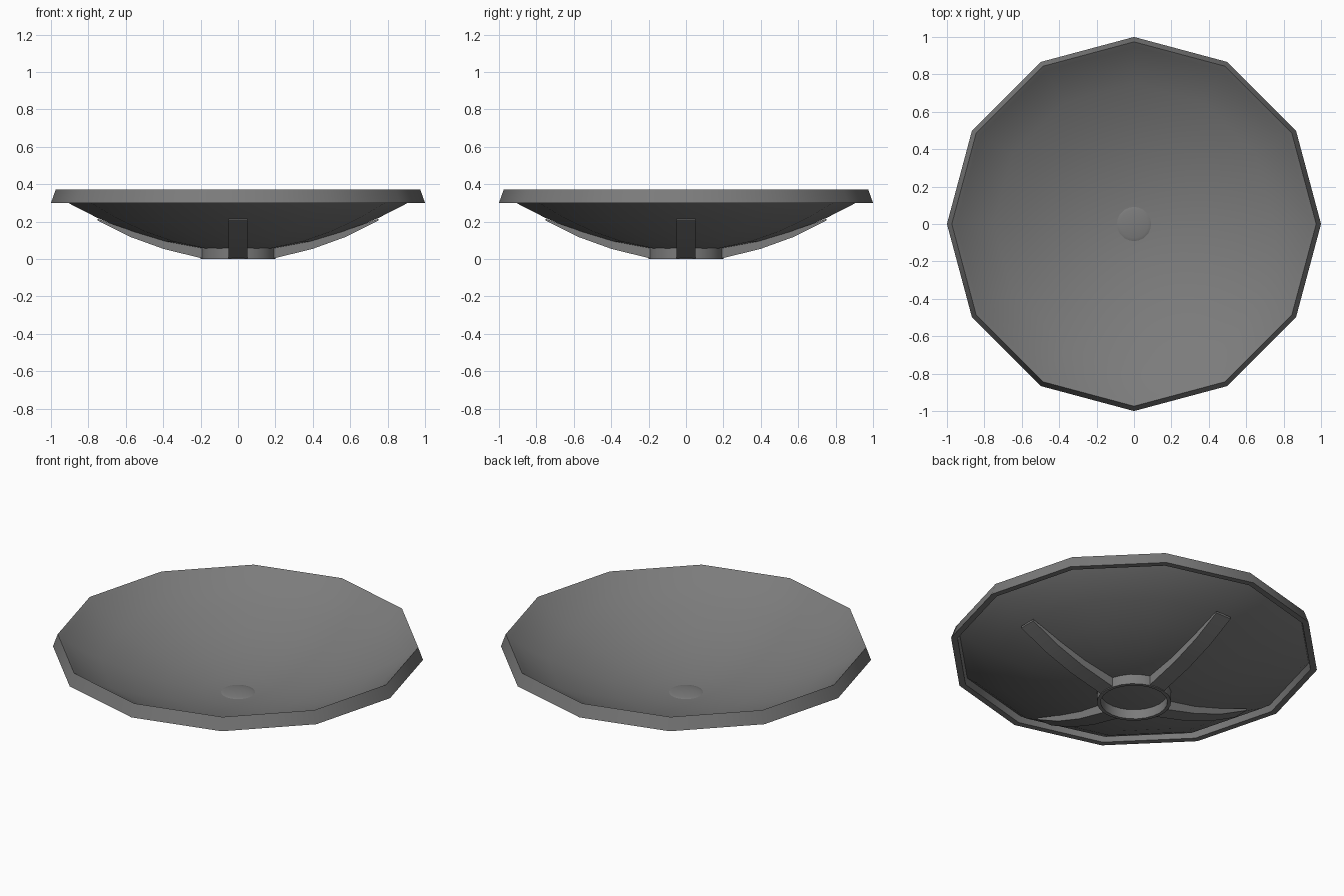
import bpy, bmesh
from math import sin, cos, pi, radians

if "Cube" in bpy.data.objects:
    bpy.data.objects.remove(bpy.data.objects["Cube"])

dark_grey = bpy.data.materials.new("dark_grey")
dark_grey.diffuse_color = (0.2, 0.2, 0.2, 1)
dark_grey.use_nodes = True
dark_grey.node_tree.nodes["Principled BSDF"].inputs["Base Color"].default_value = dark_grey.diffuse_color


def finish(name, bm, angle=40):
    bmesh.ops.remove_doubles(bm, verts=bm.verts, dist=1e-5)
    bmesh.ops.recalc_face_normals(bm, faces=bm.faces)
    mesh = bpy.data.meshes.new(name)
    bm.to_mesh(mesh)
    bm.free()
    mesh.materials.append(dark_grey)
    obj = bpy.data.objects.new(name, mesh)
    bpy.context.collection.objects.link(obj)
    bpy.ops.object.select_all(action='DESELECT')
    obj.select_set(True)
    bpy.context.view_layer.objects.active = obj
    bpy.ops.object.shade_smooth_by_angle(angle=radians(angle))
    return obj


def lathe(name, profile, sides, closed=False):
    """Spin an (r, z) profile around the z axis."""
    bm = bmesh.new()
    rings = []
    for r, z in profile:
        if r == 0:
            rings.append([bm.verts.new((0, 0, z))] * sides)
        else:
            rings.append([bm.verts.new((r * cos(2 * pi * i / sides),
                                        r * sin(2 * pi * i / sides), z))
                          for i in range(sides)])
    pairs = list(zip(rings, rings[1:]))
    if closed:
        pairs.append((rings[-1], rings[0]))
    for a, b in pairs:
        for i in range(sides):
            j = (i + 1) % sides
            quad = list(dict.fromkeys((a[i], a[j], b[j], b[i])))
            if len(quad) > 2:
                bm.faces.new(quad)
    return finish(name, bm)


def bowl(r):
    """Height of the dish underside at radius r."""
    return 0.045 + 0.31 * r * r


# Twelve-sided dish: underside, hanging rim skirt, bevelled lip, inner bowl
radii = [0, 0.2, 0.4, 0.58, 0.75, 0.9]
outer = [(r, bowl(r)) for r in radii] + [(0.955, 0.338)]
rim = [(0.965, 0.30), (1.0, 0.30), (0.974, 0.373), (0.95, 0.356)]
inner = [(r, bowl(r) + 0.018) for r in reversed(radii)]
lathe("dish", outer + rim + inner, 12)

# Foot ring under the dish
lathe("foot_ring", [(0.2, 0.06), (0.2, 0.0), (0.18, 0.0), (0.18, 0.06)],
      24, closed=True)

# Low round button in the middle of the bowl
lathe("centre_button", [(0.105, 0.063), (0.1, 0.067), (0.075, 0.072),
                        (0.04, 0.076), (0.0, 0.077)], 24)

# Four ribs tapering from the foot ring until flush with the dish
rib_low = [(0.19, 0.003), (0.4, 0.055), (0.58, 0.12), (0.75, 0.205)]
for k in range(4):
    a = k * pi / 2
    bm = bmesh.new()
    sections = []
    for r, z in rib_low:
        # keep the hidden top of the rib inside the dish shell
        top = bowl(r) + (0.006 if r < 0.7 else -0.004)
        corners = [(-0.05, z), (0.05, z), (0.05, top), (-0.05, top)]
        sections.append([bm.verts.new((r * cos(a) - w * sin(a),
                                       r * sin(a) + w * cos(a), h))
                         for w, h in corners])
    for s, t in zip(sections, sections[1:]):
        for i in range(4):
            j = (i + 1) % 4
            bm.faces.new((s[i], s[j], t[j], t[i]))
    bm.faces.new(sections[0])
    bm.faces.new(sections[-1])
    finish(f"rib_{k + 1}", bm, 25)
